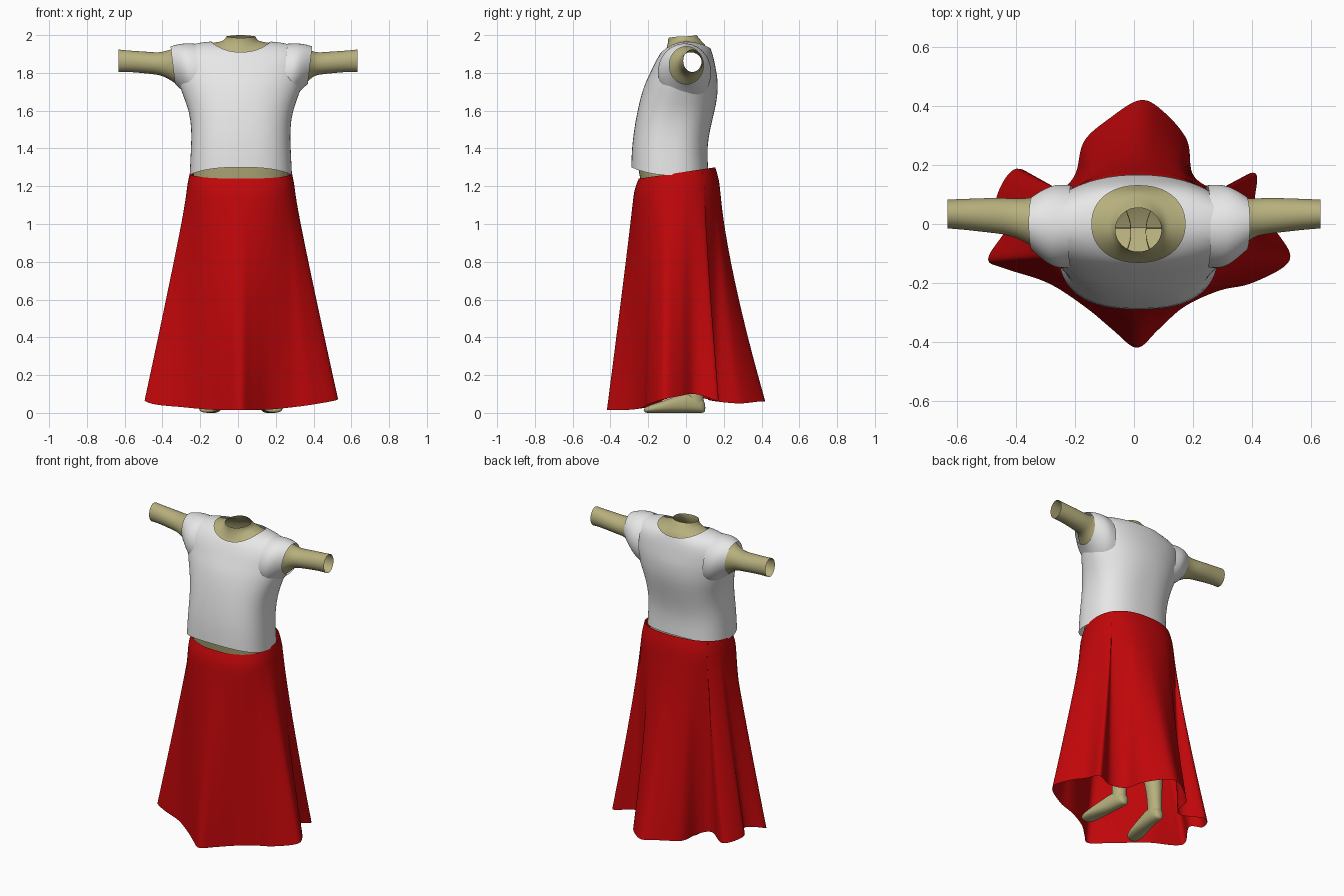
import bpy, bmesh, math
from mathutils import Vector

N = 64
CX = 0.015  # slight sideways offset of the figure


def material(name, rgb):
    m = bpy.data.materials.new(name)
    m.diffuse_color = (*rgb, 1)
    return m


SKIN = material("tan skin", (0.47, 0.43, 0.205))
WHITE = material("white cloth", (0.80, 0.80, 0.80))
RED = material("red cloth", (0.53, 0.002, 0.003))


def loft(name, rings, mat, caps=False, armholes=False):
    """Skin a list of closed rings into a smooth shell."""
    bm = bmesh.new()
    vs = [[bm.verts.new(p) for p in r] for r in rings]
    for a, b in zip(vs, vs[1:]):
        n = len(a)
        for i in range(n):
            bm.faces.new((a[i], a[(i + 1) % n], b[(i + 1) % n], b[i]))
    if caps:
        bm.faces.new(vs[0][::-1])
        bm.faces.new(vs[-1])
    bmesh.ops.recalc_face_normals(bm, faces=bm.faces)
    for f in bm.faces:
        f.smooth = True
    if armholes:  # open the sides where the sleeves and arms join
        cut = []
        for f in bm.faces:
            c = f.calc_center_median()
            if abs(c.x - CX) > 0.25 and ((c.y + 0.002) / 0.105) ** 2 + ((c.z - 1.835) / 0.105) ** 2 < 1:
                cut.append(f)
        bmesh.ops.delete(bm, geom=cut, context="FACES")
    me = bpy.data.meshes.new(name)
    bm.to_mesh(me)
    bm.free()
    me.materials.append(mat)
    ob = bpy.data.objects.new(name, me)
    bpy.context.collection.objects.link(ob)
    mod = ob.modifiers.new("smooth", "SUBSURF")
    mod.levels = mod.render_levels = 1
    return ob


def spow(v, e):
    return math.copysign(abs(v) ** e, v)


def body_ring(zs, zf, zb, rx, yf, yb, e, inset=0.0):
    """Horizontal ring: side, front and back heights, half width, depth range."""
    out = []
    cy, ry = (yf + yb) / 2, (yb - yf) / 2 - inset
    for i in range(N):
        t = 2 * math.pi * i / N
        c, s = spow(math.cos(t), 2 / e), spow(math.sin(t), 2 / e)
        z = zs + ((zb if s > 0 else zf) - zs) * s * s
        out.append((CX + (rx - inset) * c, cy + ry * s, z - inset * 0.5))
    return out


def side_ring(x, cy, cz, ry, rz, lean=0.0):
    """Ring around the x axis, for arms and sleeves."""
    return [(x + lean * math.sin(t), cy + ry * math.cos(t), cz + rz * math.sin(t))
            for t in (2 * math.pi * i / 32 for i in range(32))]


# Shirt body: hem up to the neckline
TORSO = [
    (1.258, 1.300, 1.285, 0.271, -0.290, 0.118, 2.5),
    (1.400, 1.400, 1.400, 0.264, -0.287, 0.110, 2.5),
    (1.500, 1.500, 1.500, 0.260, -0.275, 0.127, 2.5),
    (1.600, 1.600, 1.600, 0.274, -0.257, 0.152, 2.4),
    (1.680, 1.680, 1.680, 0.306, -0.238, 0.168, 2.2),
    (1.750, 1.740, 1.750, 0.330, -0.218, 0.168, 2.1),
    (1.790, 1.770, 1.780, 0.335, -0.204, 0.165, 2.1),
    (1.830, 1.800, 1.810, 0.338, -0.190, 0.160, 2.1),
    (1.870, 1.822, 1.836, 0.338, -0.179, 0.155, 2.1),
    (1.912, 1.848, 1.862, 0.325, -0.167, 0.150, 2.1),
    (1.942, 1.880, 1.895, 0.290, -0.150, 0.142, 2.1),
    (1.961, 1.900, 1.918, 0.220, -0.138, 0.134, 2.1),
    (1.966, 1.910, 1.930, 0.158, -0.130, 0.130, 2.2),
]
loft("shirt", [body_ring(*r) for r in TORSO], WHITE, armholes=True)

# Body inside the clothes: hips closed below, torso, neck open at the top
HIPS = [
    (0.860, 0.860, 0.860, 0.190, -0.030, 0.000, 2.0),
    (0.900, 0.900, 0.900, 0.235, -0.190, 0.130, 2.2),
    (1.050, 1.050, 1.050, 0.262, -0.225, 0.145, 2.3),
    (1.180, 1.180, 1.180, 0.268, -0.245, 0.130, 2.4),
    (1.270, 1.270, 1.270, 0.265, -0.260, 0.118, 2.4),
]
NECK = [
    (1.964, 1.925, 1.945, 0.120, -0.105, 0.105, 2.0),
    (1.968, 1.950, 1.960, 0.096, -0.097, 0.088, 2.0),
    (1.980, 1.970, 1.980, 0.083, -0.094, 0.072, 2.0),
    (1.993, 1.985, 2.000, 0.078, -0.094, 0.055, 2.0),
]
loft("body", [body_ring(*r, 0.014) for r in HIPS + TORSO[1:]]
     + [body_ring(*r) for r in NECK], SKIN, armholes=True)

# Sleeves and open-ended arms, mirrored
for s, side in ((-1, "left"), (1, "right")):
    sx = CX * 1.2
    loft(side + "_sleeve", [side_ring(s * x + sx, y, z, ry, rz, s * 0.012) for x, y, z, ry, rz in (
        (0.23, -0.008, 1.795, 0.140, 0.160),
        (0.27, -0.008, 1.805, 0.143, 0.152),
        (0.30, -0.006, 1.817, 0.136, 0.139),
        (0.335, -0.001, 1.833, 0.113, 0.117),
        (0.363, 0.002, 1.840, 0.091, 0.100))], WHITE)
    loft(side + "_arm", [side_ring(s * x, y, z, ry, rz) for x, y, z, ry, rz in (
        (0.27 + s * CX, -0.002, 1.823, 0.120, 0.122),
        (0.32 + s * CX, 0.000, 1.830, 0.108, 0.110),
        (0.352 + s * CX, 0.005, 1.840, 0.084, 0.090),
        (0.40, 0.020, 1.848, 0.065, 0.062),
        (0.44, 0.027, 1.850, 0.062, 0.058),
        (0.50, 0.030, 1.856, 0.058, 0.058),
        (0.58, 0.033, 1.862, 0.052, 0.056),
        (0.632, 0.034, 1.864, 0.049, 0.060))], SKIN)

    # Legs down to the ankles
    leg = []
    for z, x, y, rx, ry in ((0.95, 0.125, -0.03, 0.100, 0.135), (0.85, 0.128, -0.02, 0.108, 0.125),
                            (0.65, 0.130, -0.01, 0.085, 0.095), (0.52, 0.130, 0.0, 0.066, 0.070),
                            (0.38, 0.132, 0.025, 0.066, 0.070), (0.20, 0.135, 0.045, 0.045, 0.048),
                            (0.10, 0.137, 0.045, 0.040, 0.046), (0.05, 0.137, 0.045, 0.040, 0.050)):
        leg.append([(CX + s * x + rx * math.cos(t), y + ry * math.sin(t), z)
                    for t in (2 * math.pi * i / 24 for i in range(24))])
    loft(side + "_leg", leg, SKIN)

    # Feet, toes turned slightly out
    foot = []
    for y, x, rx, h in ((0.103, 0.135, 0.018, 0.05), (0.085, 0.135, 0.036, 0.085), (0.03, 0.138, 0.042, 0.115),
                        (-0.04, 0.148, 0.045, 0.095), (-0.12, 0.163, 0.053, 0.065),
                        (-0.19, 0.174, 0.050, 0.042), (-0.225, 0.178, 0.034, 0.028)):
        foot.append([(CX + s * x + rx * math.cos(t), y, h / 2 * (1 + spow(math.sin(t), 0.8)))
                     for t in (2 * math.pi * i / 20 for i in range(20))])
    loft(side + "_foot", foot, SKIN, caps=True)

# Skirt hem: a wavy closed outline (x, y, z), counter-clockwise from the front
HEM = [Vector(p) for p in (
    (0.01, -0.420, 0.015), (0.08, -0.36, 0.015), (0.17, -0.28, 0.018), (0.29, -0.225, 0.03),
    (0.40, -0.20, 0.045), (0.528, -0.125, 0.07), (0.485, -0.03, 0.09), (0.41, 0.05, 0.10),
    (0.412, 0.175, 0.06), (0.29, 0.12, 0.07), (0.20, 0.165, 0.06), (0.18, 0.285, 0.05),
    (0.095, 0.385, 0.06), (0.02, 0.42, 0.06), (-0.08, 0.36, 0.06), (-0.17, 0.28, 0.05),
    (-0.20, 0.165, 0.06), (-0.27, 0.115, 0.07), (-0.398, 0.19, 0.06), (-0.47, 0.075, 0.08),
    (-0.425, 0.0, 0.10), (-0.495, -0.115, 0.07), (-0.44, -0.15, 0.045), (-0.29, -0.20, 0.03),
    (-0.16, -0.285, 0.018), (-0.07, -0.36, 0.015))]


def spline(pts, k=5):
    out, n = [], len(pts)
    for i in range(n):
        a, b, c, d = (pts[(i + j) % n] for j in (-1, 0, 1, 2))
        for j in range(k):
            t = j / k
            out.append(0.5 * (2 * b + (c - a) * t + (2 * a - 5 * b + 4 * c - d) * t * t
                              + (3 * b - a - 3 * c + d) * t ** 3))
    return out


def waist(p, rx, yf, yb, zf, zb):
    """Point on the waist oval in the same direction as hem point p."""
    cy, ry = (yf + yb) / 2, (yb - yf) / 2
    a = math.atan2((p.y - cy) / 0.40, (p.x - CX) / 0.5)
    s = spow(math.sin(a), 0.85)
    return Vector((CX + rx * spow(math.cos(a), 0.85), cy + ry * s, zf + (zb - zf) * (s + 1) / 2))


hem = spline(HEM)
top = [waist(p, 0.270, -0.250, 0.155, 1.240, 1.300) for p in hem]
hip = [waist(p, 0.287, -0.278, 0.180, 1.150, 1.190) for p in hem]
rings = [top, [a.lerp(b, 0.55) + Vector(((b - a).x * 0.2, (b - a).y * 0.2, 0)) for a, b in zip(top, hip)], hip]
for k in range(1, 11):
    t = k / 10
    ring = []
    for a, b in zip(hip, hem):
        f = t ** (1.05 + 0.3 * max(0, b.y) / 0.42)  # the back flares later
        q = a.lerp(b, f)
        q.z = a.z + (b.z - a.z) * t
        ring.append(q)
    rings.append(ring)
loft("skirt", rings, RED)
